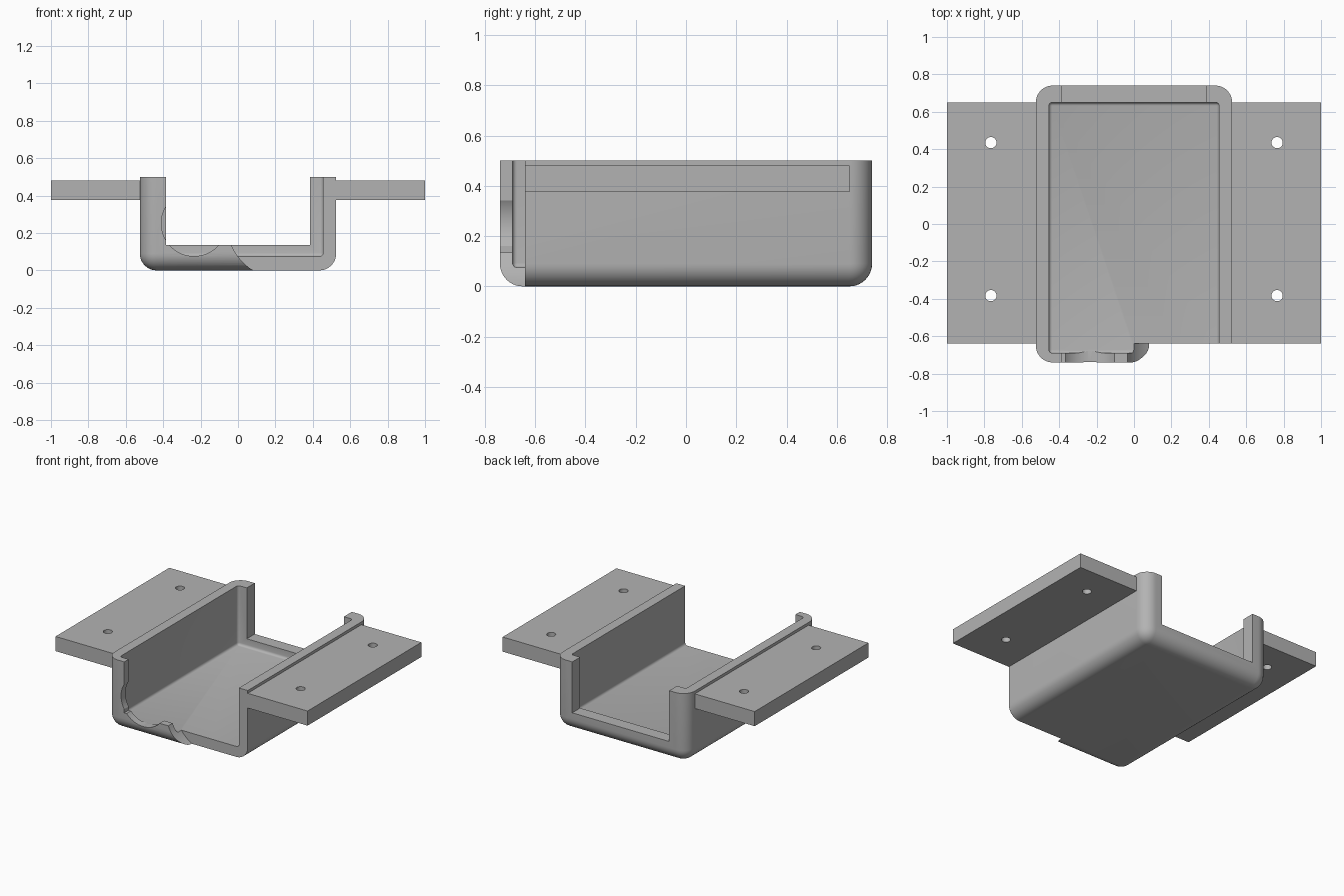
import bpy
import bmesh
import math
from mathutils import Matrix, Vector

old = bpy.data.objects.get("Cube")
if old:
    bpy.data.objects.remove(old, do_unlink=True)

grey = bpy.data.materials.new("plain_grey")
grey.use_nodes = True
COLOUR = (0.45, 0.45, 0.45, 1.0)
grey.diffuse_color = COLOUR
grey.node_tree.nodes["Principled BSDF"].inputs["Base Color"].default_value = COLOUR


def finish(name, bm):
    mesh = bpy.data.meshes.new(name)
    bmesh.ops.recalc_face_normals(bm, faces=bm.faces)
    bm.to_mesh(mesh)
    bm.free()
    mesh.materials.append(grey)
    obj = bpy.data.objects.new(name, mesh)
    bpy.context.collection.objects.link(obj)
    return obj


def box(name, low, high, radius=0.0, segments=1):
    """Box between two corners; a radius rounds every edge but the top ones."""
    low, high = Vector(low), Vector(high)
    bm = bmesh.new()
    bmesh.ops.create_cube(bm, size=1)
    bmesh.ops.scale(bm, vec=high - low, verts=bm.verts)
    bmesh.ops.translate(bm, vec=(low + high) / 2, verts=bm.verts)
    if radius:
        top = high.z - 0.001
        edges = [e for e in bm.edges if min(v.co.z for v in e.verts) < top]
        bmesh.ops.bevel(bm, geom=edges, offset=radius, segments=segments,
                        profile=0.5, affect='EDGES')
    return finish(name, bm)


def cylinder(name, centre, radius, depth, along_y=False, sides=96):
    bm = bmesh.new()
    turn = Matrix.Rotation(math.pi / 2, 4, 'X') if along_y else Matrix()
    bmesh.ops.create_cone(bm, cap_ends=True, segments=sides, radius1=radius,
                          radius2=radius, depth=depth,
                          matrix=Matrix.Translation(centre) @ turn)
    return finish(name, bm)


def cut(obj, *cutters):
    for cutter in cutters:
        mod = obj.modifiers.new("cut", 'BOOLEAN')
        mod.operation = 'DIFFERENCE'
        mod.solver = 'EXACT'
        mod.object = cutter
        bpy.context.view_layer.objects.active = obj
        bpy.ops.object.modifier_apply(modifier=mod.name)
        bpy.data.objects.remove(cutter, do_unlink=True)


def smooth(obj):
    bpy.ops.object.select_all(action='DESELECT')
    obj.select_set(True)
    bpy.context.view_layer.objects.active = obj
    bpy.ops.object.shade_smooth_by_angle(angle=math.radians(30))


# Tray with rounded outside, hollow inside and open ends above low sills
tray = box("tray", (-0.525, -0.74, 0), (0.525, 0.74, 0.5), 0.09, 10)
cut(tray,
    box("hollow", (-0.455, -0.69, 0.075), (0.455, 0.65, 0.7), 0.018, 4),
    box("end_openings", (-0.385, -0.9, 0.135), (0.385, 0.9, 0.8)))

# Shallow scoop in the front sill, and the front corner cut away by a larger one
cut(tray,
    cylinder("sill_scoop", (-0.235, -0.75, 0.251), 0.175, 0.2, True),
    cylinder("corner_scoop", (0.235, -0.74, 0.25), 0.294, 0.2, True),
    box("corner_cut", (0.235, -0.84, -0.1), (0.7, -0.64, 0.8)))
smooth(tray)

# Mounting flanges with two screw holes each
for side, sign in (("left", 1), ("right", -1)):
    inner, outer = sorted((0.525 * sign, sign))
    flange = box(side + "_flange", (inner, -0.64, 0.375), (outer, 0.65, 0.48))
    for y in (-0.383, 0.435):
        cut(flange, cylinder("screw_hole", (0.765 * sign, y, 0.43), 0.03, 0.3, sides=32))
    smooth(flange)
